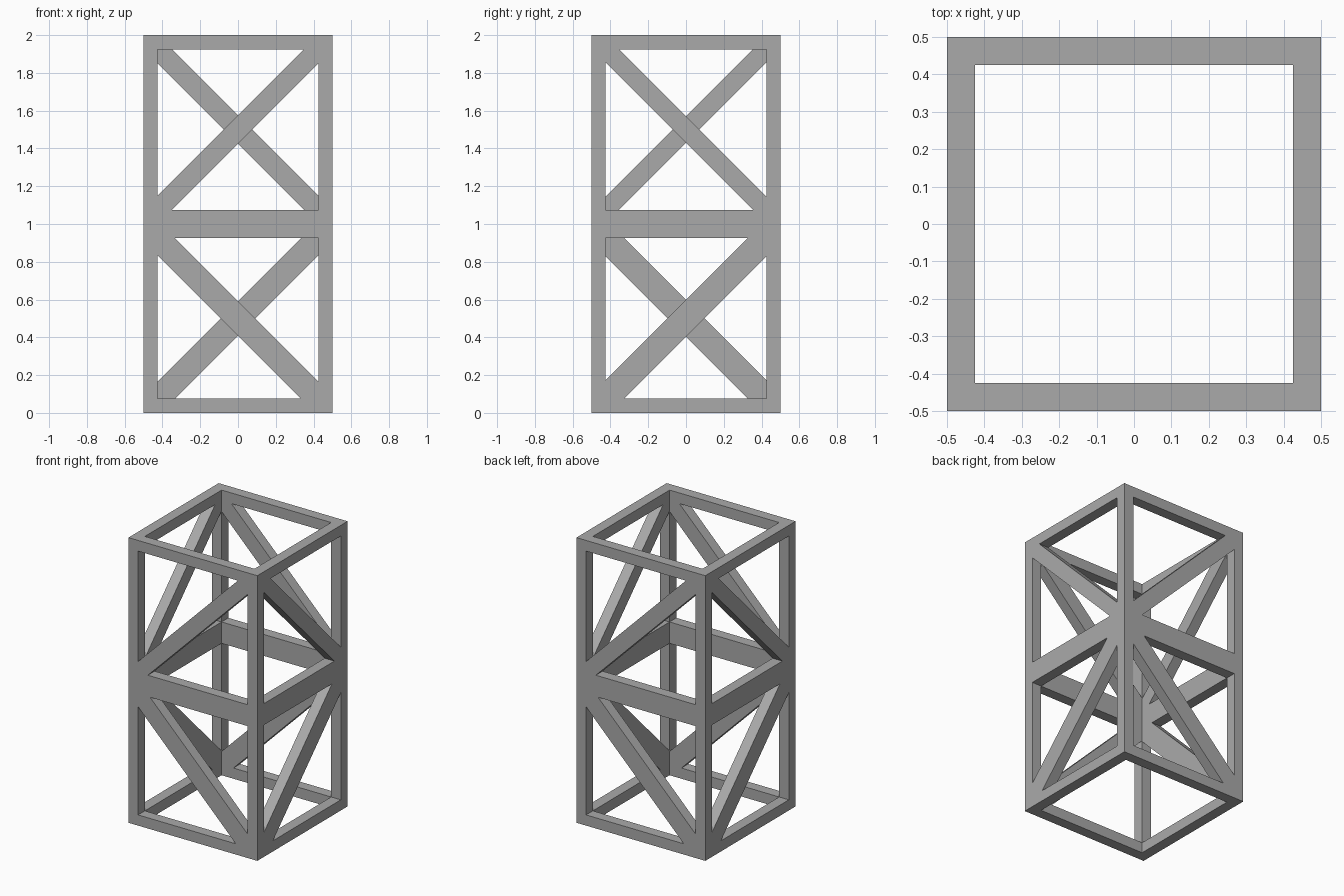
import bpy, bmesh
from mathutils import Matrix
from math import pi

if "Cube" in bpy.data.objects:
    bpy.data.objects.remove(bpy.data.objects["Cube"])

INNER = 0.425          # half width of every opening

grey = bpy.data.materials.new("steel grey")
grey.diffuse_color = (0.40, 0.40, 0.40, 1)
grey.use_nodes = True
grey.node_tree.nodes["Principled BSDF"].inputs["Base Color"].default_value = grey.diffuse_color


def make_object(name, bm):
    bmesh.ops.recalc_face_normals(bm, faces=bm.faces)
    mesh = bpy.data.meshes.new(name)
    bm.to_mesh(mesh)
    bm.free()
    mesh.materials.append(grey)
    ob = bpy.data.objects.new(name, mesh)
    bpy.context.collection.objects.link(ob)
    return ob


def add_prism(bm, profile, axis_rot):
    """Triangular prism through one wall, profile given as (x, z)."""
    verts = [bm.verts.new((x, -0.55, z)) for x, z in profile]
    face = bm.faces.new(verts)
    ext = bmesh.ops.extrude_face_region(bm, geom=[face])["geom"]
    new = [v for v in ext if isinstance(v, bmesh.types.BMVert)]
    bmesh.ops.translate(bm, verts=new, vec=(0, 0.2, 0))
    bmesh.ops.rotate(bm, verts=verts + new, cent=(0, 0, 0),
                     matrix=Matrix.Rotation(axis_rot, 3, 'Z'))


# Square tube: the outer and inner loops are bridged at both ends
bm = bmesh.new()
rings = []
for z in (0, 2):
    for r in (0.5, INNER):
        rings.append([bm.verts.new((x * r, y * r, z))
                      for x, y in ((-1, -1), (1, -1), (1, 1), (-1, 1))])
for a, b in ((0, 1), (0, 2), (1, 3), (2, 3)):
    for i in range(4):
        j = (i + 1) % 4
        bm.faces.new((rings[a][i], rings[a][j], rings[b][j], rings[b][i]))
frame = make_object("truss_frame", bm)

# Openings: two triangles per bay leave one diagonal brace in each
# wall: (name, rotation, bays as (centre z, brace half height, lean))
walls = (
    ("front_back_openings", 0, ((0.5, 0.092, -1), (1.5, 0.076, 1))),
    ("side_openings", pi / 2, ((0.5, 0.098, 1), (1.5, 0.071, -1))),
)
for name, rot, bays in walls:
    bm = bmesh.new()
    for turn in (0, pi):
        for zc, h, lean in bays:
            for s in (1, -1):
                tri = ((-INNER, INNER), (-INNER, h - INNER), (INNER - h, INNER))
                add_prism(bm, [(s * lean * x, zc + s * z) for x, z in tri],
                          rot + turn)
    cutter = make_object(name, bm)
    cutter.hide_render = True
    cutter.hide_viewport = True
    mod = frame.modifiers.new(name, 'BOOLEAN')
    mod.operation = 'DIFFERENCE'
    mod.solver = 'EXACT'
    mod.object = cutter
